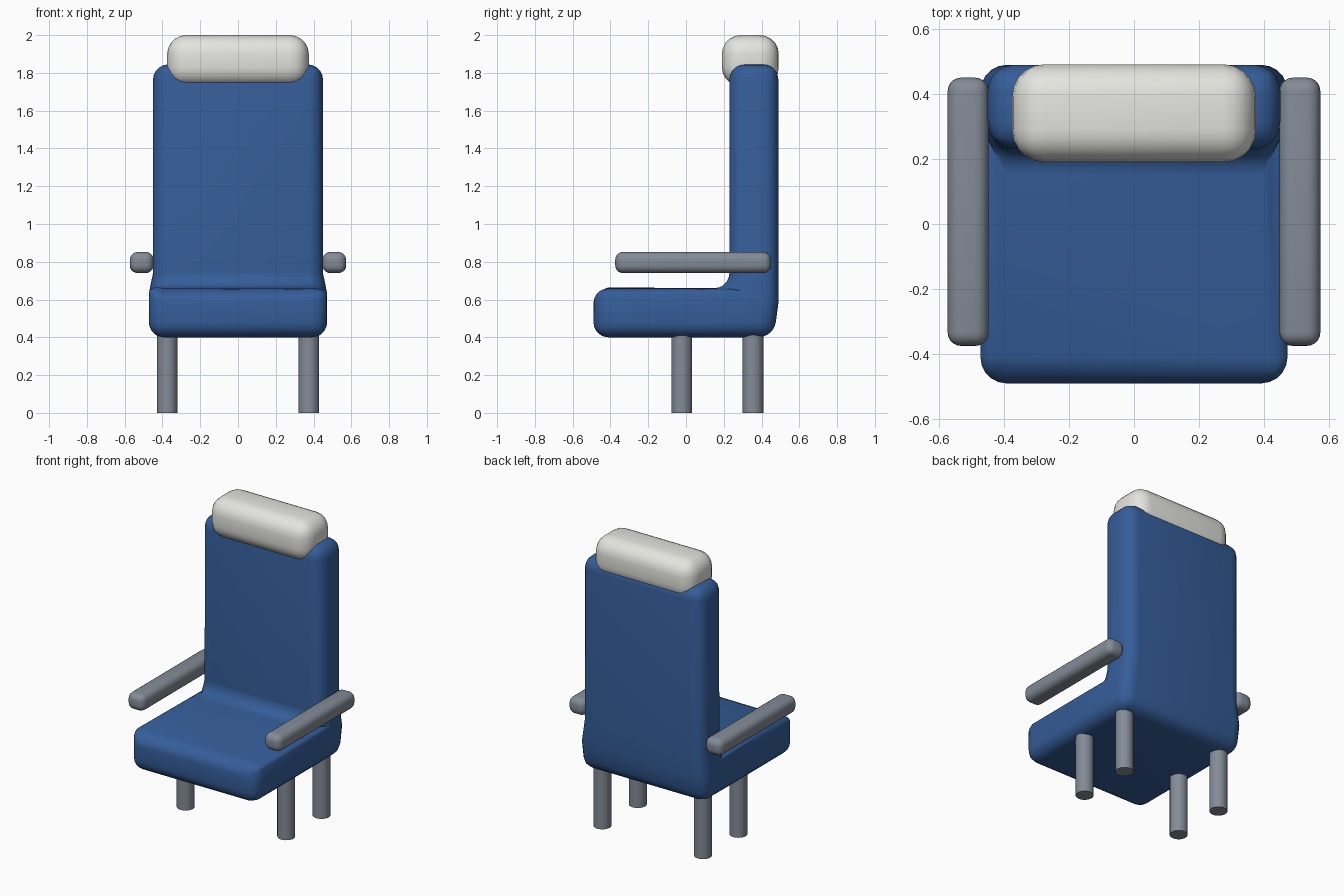
import bpy, bmesh

if "Cube" in bpy.data.objects:
    bpy.data.objects.remove(bpy.data.objects["Cube"])


def material(name, color):
    m = bpy.data.materials.new(name)
    m.diffuse_color = (*color, 1)
    m.use_nodes = True
    m.node_tree.nodes["Principled BSDF"].inputs["Base Color"].default_value = m.diffuse_color
    return m


BLUE = material("blue fabric", (0.035, 0.11, 0.32))
CREAM = material("cream fabric", (0.78, 0.78, 0.74))
GREY = material("grey metal", (0.23, 0.26, 0.31))


def finish(obj, name, mat, bevel=0.0, segments=5):
    obj.name = name
    obj.data.materials.append(mat)
    bpy.ops.object.select_all(action='DESELECT')
    obj.select_set(True)
    bpy.context.view_layer.objects.active = obj
    if bevel:
        b = obj.modifiers.new("rounding", 'BEVEL')
        b.width = bevel
        b.segments = segments
        b.limit_method = 'ANGLE'
        b.angle_limit = 0.7
        bpy.ops.object.modifier_apply(modifier=b.name)
    bpy.ops.object.shade_smooth_by_angle(angle=0.8)
    return obj


def rounded_box(name, lo, hi, mat, bevel):
    bpy.ops.mesh.primitive_cube_add(size=1)
    obj = bpy.context.object
    for v in obj.data.vertices:
        v.co = [(a + b) / 2 + c * (b - a) for a, b, c in zip(lo, hi, v.co)]
    return finish(obj, name, mat, bevel)


# Seat and backrest: L-shaped side profile, (lower/rear, upper/front, half width)
rungs = [
    ((-0.49, 0.40), (-0.49, 0.66), 0.472),
    ((0.23, 0.40), (0.23, 0.66), 0.472),
    ((0.465, 0.40), None, 0.468),
    ((0.489, 0.58), None, 0.472),
    ((0.489, 0.74), (0.23, 0.74), 0.45),
    ((0.489, 1.845), (0.23, 1.845), 0.45),
]
bm = bmesh.new()
sides = []
for s in (-1, 1):
    pts = [[bm.verts.new((s * w, *p)) if p else None for p in (a, b)]
           for a, b, w in rungs]
    lower = [p[0] for p in pts]
    upper = [p[1] for p in pts]
    bm.faces.new((lower[0], lower[1], upper[1], upper[0]))
    bm.faces.new((lower[1], lower[2], lower[3], upper[1]))
    bm.faces.new((upper[1], lower[3], lower[4], upper[4]))
    bm.faces.new((upper[4], lower[4], lower[5], upper[5]))
    sides.append([lower[0], *lower[1:6], upper[5], upper[4], upper[1], upper[0]])
left, right = sides
for i in range(len(left)):
    j = (i + 1) % len(left)
    bm.faces.new((left[i], left[j], right[j], right[i]))
bmesh.ops.recalc_face_normals(bm, faces=bm.faces)
mesh = bpy.data.meshes.new("seat_and_back")
bm.to_mesh(mesh)
bm.free()
seat = bpy.data.objects.new("seat_and_back", mesh)
bpy.context.collection.objects.link(seat)
finish(seat, "seat_and_back", BLUE, 0.1)

# Headrest cushion over the top of the backrest
rounded_box("headrest", (-0.375, 0.19, 1.73), (0.375, 0.491, 2.0), CREAM, 0.1)

# Armrests and legs on both sides
for s, side in ((-1, "left"), (1, "right")):
    x0, x1 = sorted((s * 0.447, s * 0.573))
    rounded_box(f"{side}_armrest", (x0, -0.375, 0.74), (x1, 0.45, 0.852), GREY, 0.042)
    for y, row in ((-0.022, "front"), (0.355, "rear")):
        bpy.ops.mesh.primitive_cylinder_add(vertices=24, radius=0.055, depth=0.48,
                                            location=(s * 0.375, y, 0.24))
        finish(bpy.context.object, f"{row}_{side}_leg", GREY)
